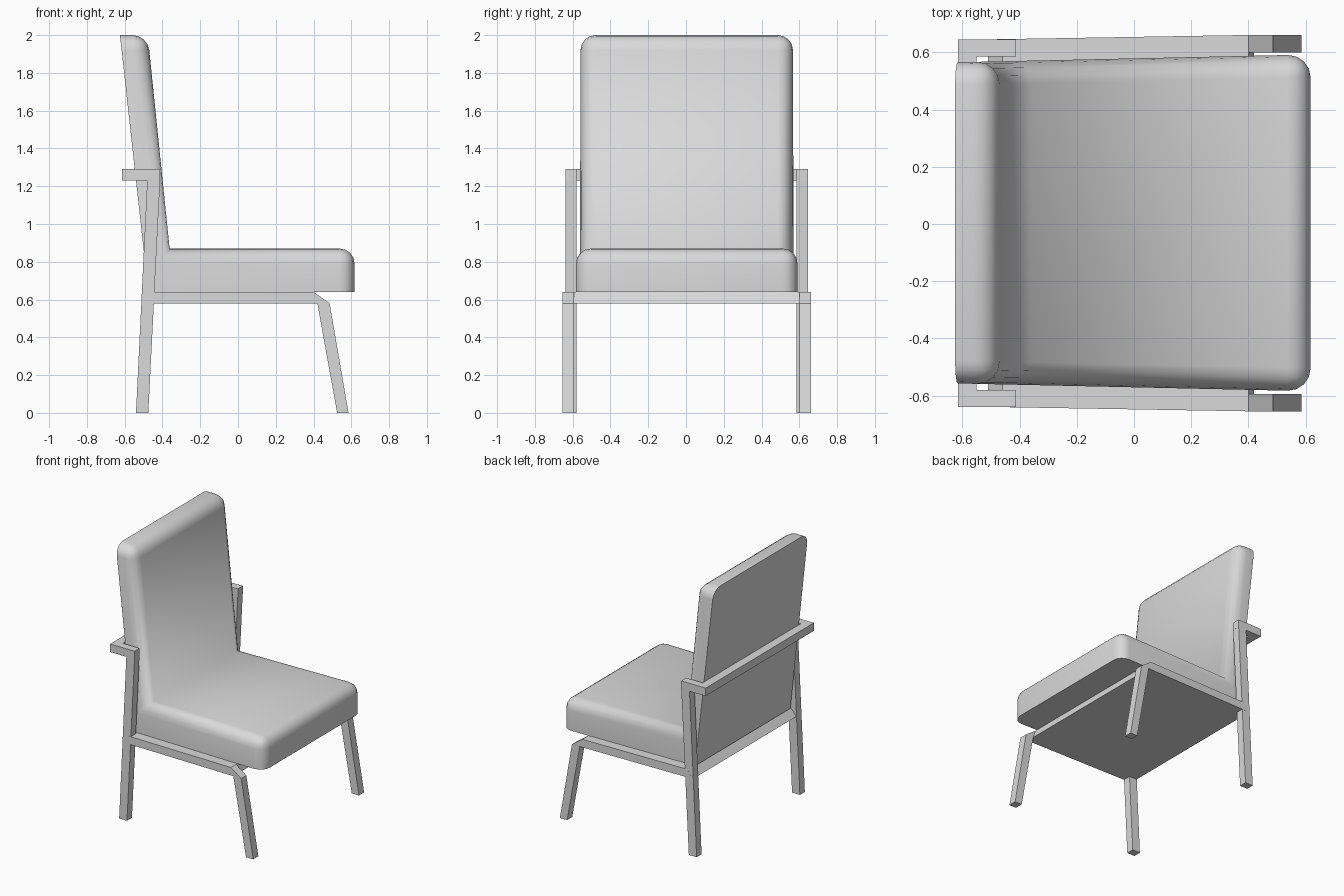
import bpy
import bmesh
import math

if "Cube" in bpy.data.objects:
    bpy.data.objects.remove(bpy.data.objects["Cube"], do_unlink=True)

GREY = (0.7, 0.7, 0.7, 1.0)
grey = bpy.data.materials.new("light_grey")
grey.use_nodes = True
grey.diffuse_color = GREY
grey.node_tree.nodes["Principled BSDF"].inputs["Base Color"].default_value = GREY


def prism(profile, y_low, y_high):
    """Extrude an x-z profile between two y limits, each a function of x."""
    bm = bmesh.new()
    rings = [[bm.verts.new((x, y(x), z)) for x, z in profile] for y in (y_low, y_high)]
    bm.faces.new(rings[0])
    bm.faces.new(rings[1][::-1])
    for i in range(len(profile)):
        j = (i + 1) % len(profile)
        bm.faces.new((rings[0][j], rings[0][i], rings[1][i], rings[1][j]))
    bmesh.ops.recalc_face_normals(bm, faces=bm.faces)
    return bm


def finish(name, bm):
    mesh = bpy.data.meshes.new(name)
    bm.to_mesh(mesh)
    bm.free()
    mesh.materials.append(grey)
    obj = bpy.data.objects.new(name, mesh)
    bpy.context.collection.objects.link(obj)
    return obj


def box_profile(x0, x1, z0, z1):
    return [(x0, z0), (x1, z0), (x1, z1), (x0, z1)]


# Cushion: one L-shaped block, slightly wider at the front
def cushion_half(x):
    return 0.561 + 0.022 * (x + 0.62)


cushion_profile = [(-0.475, 0.64), (0.617, 0.64), (0.617, 0.87),
                   (-0.362, 0.87), (-0.478, 2.0), (-0.625, 2.0)]
bm = prism(cushion_profile, lambda x: 0.004 - cushion_half(x),
           lambda x: 0.004 + cushion_half(x))


# Round everything except the underside, the flat rear and the inner crease
def is_rounded(edge):
    for face in edge.link_faces:
        if face.normal.z < -0.9 or face.normal.x < -0.9:
            return False
    return edge.calc_face_angle_signed() > 0


bm.normal_update()
rounded = [e for e in bm.edges if is_rounded(e)]
bmesh.ops.bevel(bm, geom=rounded, offset=0.08, segments=4, profile=0.5, affect='EDGES')
bm.normal_update()
for face in bm.faces:
    face.smooth = True
for edge in bm.edges:
    if len(edge.link_faces) == 2:
        edge.smooth = edge.calc_face_angle_signed() < math.radians(40)
finish("cushion", bm)


# Seat base: a flat panel that widens toward the front
def base_half(x):
    return 0.642 + 0.017 * (x + 0.51)


base_profile = [(-0.51, 0.58), (0.42, 0.58), (0.40, 0.64), (-0.46, 0.64)]
finish("seat_base", prism(base_profile, lambda x: 0.003 - base_half(x),
                          lambda x: 0.003 + base_half(x)))

# Legs, rear posts and arm ends on both sides
front_leg = [(0.40, 0.64), (0.42, 0.58), (0.525, 0), (0.585, 0), (0.485, 0.58)]
rear_post = [(-0.54, 0), (-0.475, 0), (-0.412, 1.24), (-0.48, 1.24)]
arm = box_profile(-0.615, -0.412, 1.23, 1.29)
parts = {"front_leg": (front_leg, 0.597, 0.658),
         "rear_post": (rear_post, 0.583, 0.642),
         "arm": (arm, 0.583, 0.642)}
for side, sign in (("left", 1), ("right", -1)):
    for name, (profile, inner, outer) in parts.items():
        lo, hi = sorted((sign * inner + 0.003, sign * outer + 0.003))
        finish(f"{side}_{name}", prism(profile, lambda x: lo, lambda x: hi))

# Crossbar behind the backrest
finish("back_crossbar", prism(box_profile(-0.615, -0.55, 1.23, 1.29),
                              lambda x: -0.58, lambda x: 0.586))
